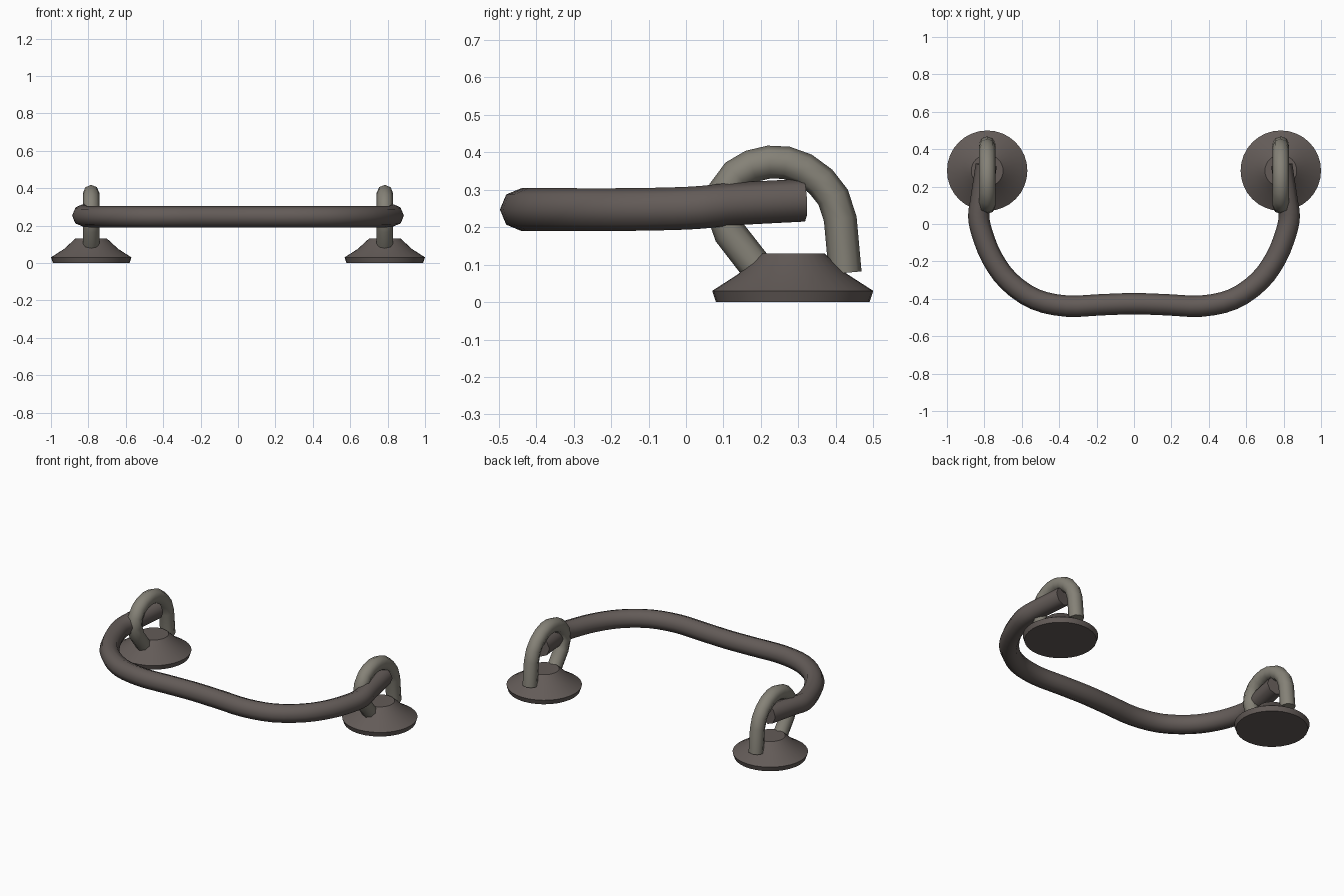
import bpy
import bmesh
from math import cos, sin, pi, radians
from mathutils import Vector

if "Cube" in bpy.data.objects:
    bpy.data.objects.remove(bpy.data.objects["Cube"], do_unlink=True)


def make_material(name, rgb):
    mat = bpy.data.materials.new(name)
    mat.use_nodes = True
    color = (*rgb, 1.0)
    mat.diffuse_color = color
    for node in mat.node_tree.nodes:
        if node.type == "BSDF_PRINCIPLED":
            node.inputs["Base Color"].default_value = color
    return mat


def finish(bm, name, mat, angle):
    bmesh.ops.recalc_face_normals(bm, faces=bm.faces)
    mesh = bpy.data.meshes.new(name)
    bm.to_mesh(mesh)
    bm.free()
    mesh.materials.append(mat)
    obj = bpy.data.objects.new(name, mesh)
    bpy.context.collection.objects.link(obj)
    bpy.ops.object.select_all(action="DESELECT")
    obj.select_set(True)
    bpy.context.view_layer.objects.active = obj
    bpy.ops.object.shade_smooth_by_angle(angle=radians(angle))
    return obj


def skin(rings):
    """Join successive rings of points into a capped, closed surface."""
    bm = bmesh.new()
    loops = [[bm.verts.new(p) for p in ring] for ring in rings]
    count = len(loops[0])
    for a, b in zip(loops, loops[1:]):
        for i in range(count):
            j = (i + 1) % count
            bm.faces.new((a[i], a[j], b[j], b[i]))
    bm.faces.new(loops[0])
    bm.faces.new(loops[-1])
    return bm


def smooth_path(points, steps):
    """Catmull-Rom curve through the points."""
    pts = [points[0] * 2 - points[1], *points, points[-1] * 2 - points[-2]]
    path = []
    for a, b, c, d in zip(pts, pts[1:], pts[2:], pts[3:]):
        for k in range(steps):
            t = k / steps
            path.append(0.5 * (2 * b + (c - a) * t + (2 * a - 5 * b + 4 * c - d) * t * t
                               + (3 * b - a - 3 * c + d) * t ** 3))
    return path + [points[-1]]


def tube(path, radius, reference, sides=8):
    rings = []
    last = len(path) - 1
    for i, p in enumerate(path):
        tangent = (path[min(i + 1, last)] - path[max(i - 1, 0)]).normalized()
        side = tangent.cross(reference).normalized()
        up = side.cross(tangent)
        rings.append([p + radius * (side * cos(2 * pi * k / sides) + up * sin(2 * pi * k / sides))
                      for k in range(sides)])
    return skin(rings)


def lathe(profile, center, sides=32):
    return skin([[center + Vector((r * cos(2 * pi * k / sides), r * sin(2 * pi * k / sides), z))
                  for k in range(sides)] for r, z in profile])


iron = make_material("dark brown iron", (0.125, 0.105, 0.097))
steel = make_material("warm grey steel", (0.235, 0.222, 0.185))

# Curved bar, mirrored about the middle
half = [Vector(p) for p in (
    (0.79, 0.315, 0.272), (0.818, 0.13, 0.262), (0.83, 0.04, 0.253), (0.812, -0.05, 0.249),
    (0.76, -0.18, 0.247), (0.67, -0.305, 0.247), (0.53, -0.402, 0.247), (0.36, -0.439, 0.247),
    (0.18, -0.432, 0.247))]
middle = Vector((0, -0.426, 0.247))
mirrored = [Vector((-p.x, p.y, p.z)) for p in reversed(half)]
finish(tube(smooth_path(half + [middle] + mirrored, 3), 0.057, Vector((0, 0, 1))),
       "handle_bar", iron, 60)

# Flared base and bent loop at each end
base_profile = [(0.205, 0), (0.215, 0.03), (0.145, 0.075), (0.085, 0.13)]
loop_points = [(0.183, 0.1), (0.117, 0.185), (0.096, 0.245), (0.103, 0.298), (0.135, 0.34),
               (0.175, 0.363), (0.222, 0.374), (0.268, 0.372), (0.315, 0.355), (0.36, 0.322),
               (0.393, 0.28), (0.412, 0.222), (0.425, 0.078)]
for name, x in (("left", 0.785), ("right", -0.785)):
    finish(lathe(base_profile, Vector((x, 0.285, 0))), name + "_base", iron, 40)
    finish(tube([Vector((x, y, z)) for y, z in loop_points], 0.044, Vector((1, 0, 0))),
           name + "_loop", steel, 60)
